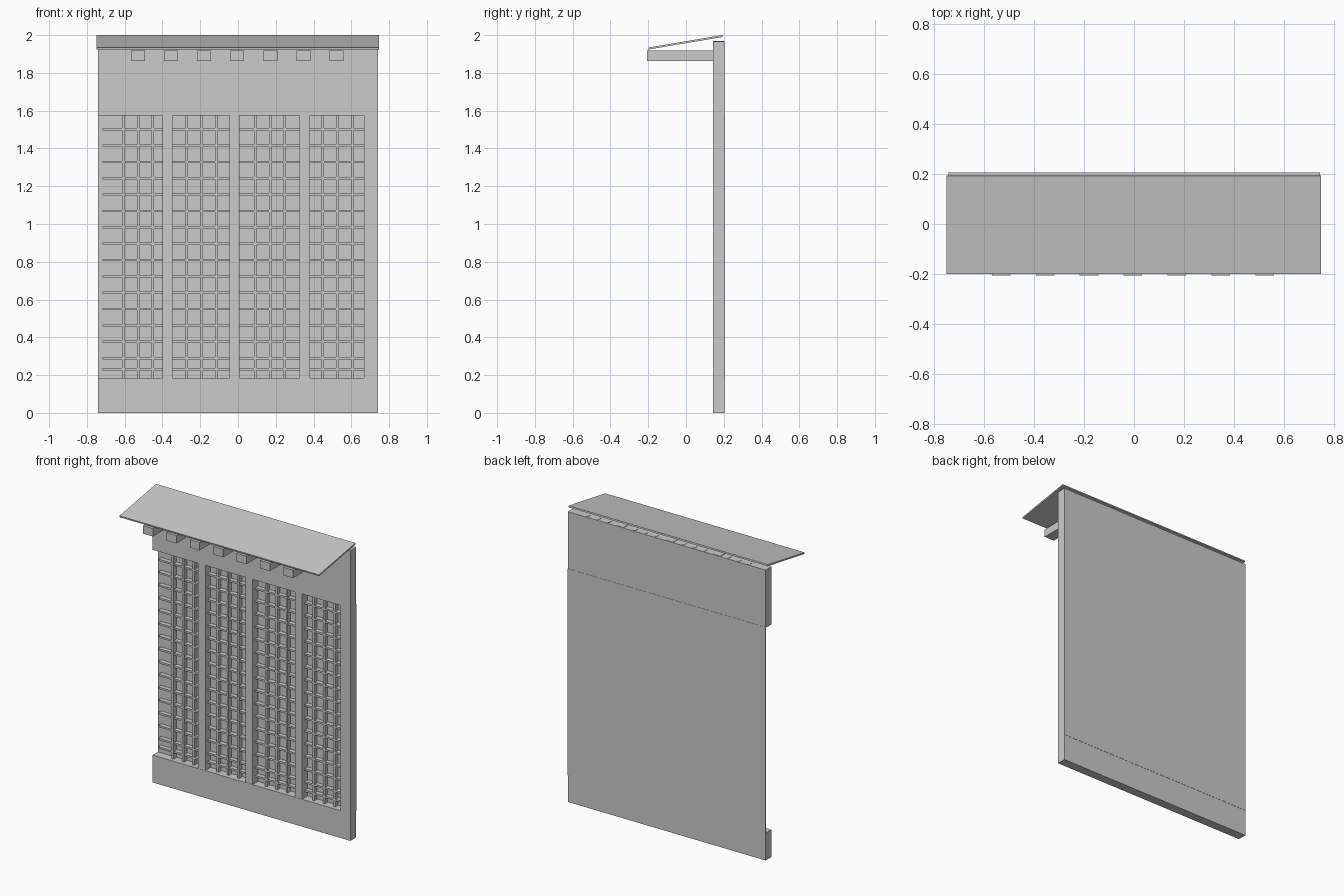
import bpy, bmesh
from mathutils import Vector

if "Cube" in bpy.data.objects:
    bpy.data.objects.remove(bpy.data.objects["Cube"])


def prism(name, profile, offset):
    """Extrude a closed 3D profile along an offset."""
    bm = bmesh.new()
    face = bm.faces.new([bm.verts.new(p) for p in profile])
    ext = bmesh.ops.extrude_face_region(bm, geom=[face])
    verts = [g for g in ext["geom"] if isinstance(g, bmesh.types.BMVert)]
    bmesh.ops.translate(bm, verts=verts, vec=Vector(offset))
    bmesh.ops.recalc_face_normals(bm, faces=bm.faces)
    mesh = bpy.data.meshes.new(name)
    bm.to_mesh(mesh)
    bm.free()
    ob = bpy.data.objects.new(name, mesh)
    bpy.context.collection.objects.link(ob)
    return ob


def box(name, x, y, z):
    profile = [(x[0], y[0], z[0]), (x[1], y[0], z[0]),
               (x[1], y[0], z[1]), (x[0], y[0], z[1])]
    return prism(name, profile, (0, y[1] - y[0], 0))


FRONT, BACK = 0.143, 0.205
LEFT, RIGHT = -0.74, 0.742
LOW, HIGH, TOP = 0.185, 1.575, 1.966
INNER = 0.667

# C-shaped wall frame, open on the left side
outline = [(LEFT, 0), (RIGHT, 0), (RIGHT, TOP), (LEFT, TOP),
           (LEFT, HIGH), (INNER, HIGH), (INNER, LOW), (LEFT, LOW)]
prism("wall_frame", [(x, FRONT, z) for x, z in outline], (0, BACK - FRONT, 0))

# Thin panel behind the lattice
box("back_panel", (LEFT, RIGHT), (0.201, 0.2065), (LOW - 0.005, HIGH + 0.005))

# Wide posts, flush with the frame front
for i, x in enumerate((-0.373, -0.018, 0.353)):
    box(f"post_{i}", (x - 0.027, x + 0.027), (FRONT + 0.001, 0.203), (0.1, TOP + 0.003))

# Vertical lattice bars, three per bay
n = 0
for start in (-0.607, -0.272, 0.092, 0.448):
    for k in range(3):
        x = start + k * 0.078
        box(f"lattice_upright_{n}", (x - 0.007, x + 0.007), (0.168, 0.198), (0.1, TOP + 0.002))
        n += 1

# Horizontal lattice bars
heights = [1.502 - i * 0.0866 for i in range(15)] + [0.231]
for i, z in enumerate(heights):
    box(f"lattice_rail_{i}", (-0.717, 0.70), (0.171, 0.203), (z - 0.006, z + 0.006))

# Projecting rafters below the roof
for i in range(7):
    x = -0.53 + i * 0.1752
    box(f"rafter_{i}", (x - 0.037, x + 0.037), (-0.2065, 0.16), (1.864, 1.918))

# Sloping roof slab
roof = [(-0.200, 1.934), (-0.198, 1.924), (0.194, 1.990), (0.192, 2.0)]
prism("roof", [(-0.748, y, z) for y, z in roof], (1.494, 0, 0))
